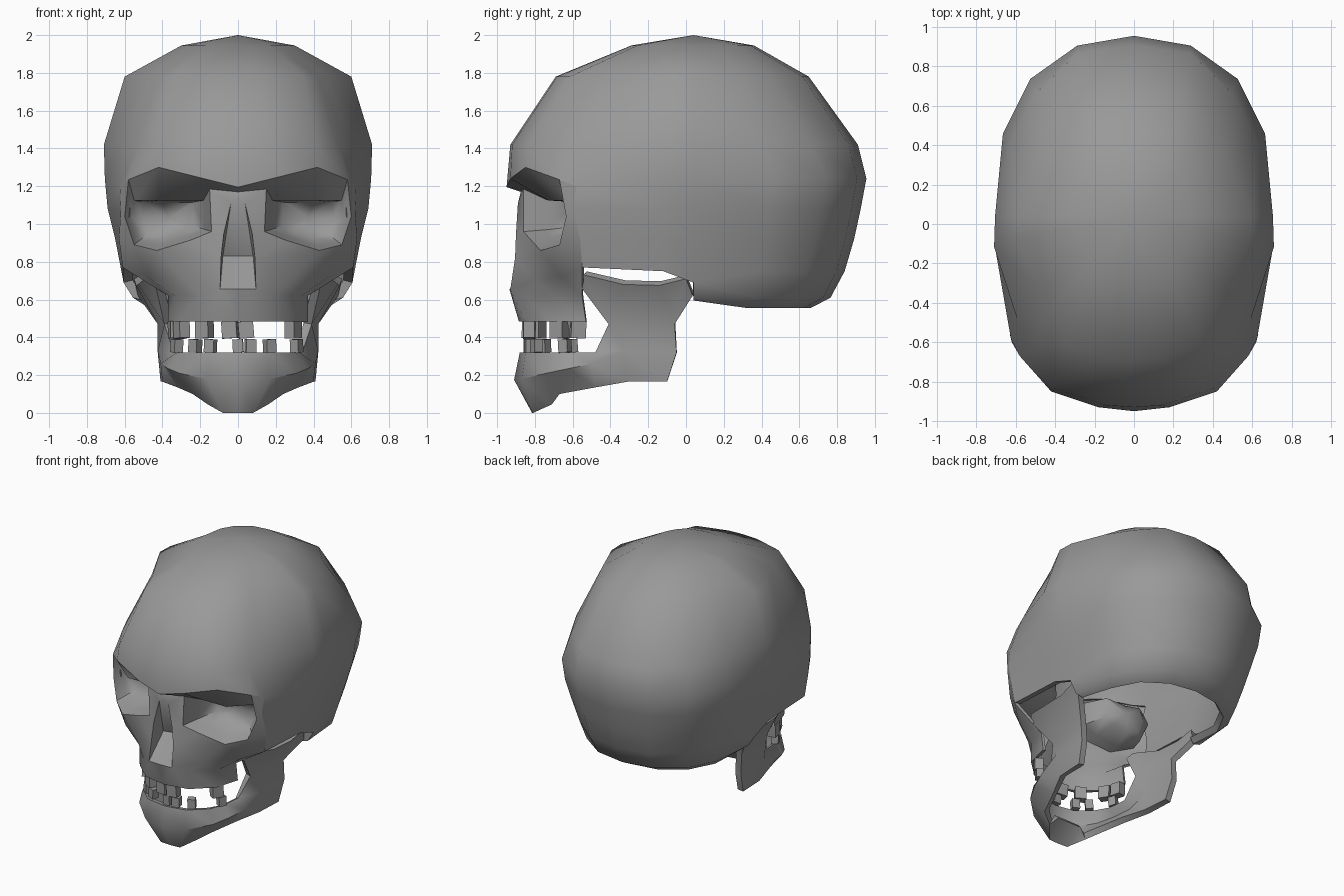
import bpy, bmesh, math, random
from mathutils import Vector, Matrix

random.seed(4)
if "Cube" in bpy.data.objects:
    bpy.data.objects.remove(bpy.data.objects["Cube"], do_unlink=True)

bone = bpy.data.materials.new("bone_grey")
bone.use_nodes = True
grey = (0.32, 0.32, 0.32, 1.0)
bone.diffuse_color = grey
bone.node_tree.nodes["Principled BSDF"].inputs["Base Color"].default_value = grey


def link(name, bm):
    mesh = bpy.data.meshes.new(name)
    bm.to_mesh(mesh)
    bm.free()
    mesh.materials.append(bone)
    ob = bpy.data.objects.new(name, mesh)
    bpy.context.collection.objects.link(ob)
    return ob


def mirrored_shell(name, polygons, inside, thickness, angle):
    """Weld half-side polygons, face them away from inside, mirror and thicken."""
    bm = bmesh.new()
    for poly in polygons:
        bm.faces.new([bm.verts.new(p) for p in poly])
    bmesh.ops.remove_doubles(bm, verts=bm.verts, dist=0.0005)
    bmesh.ops.recalc_face_normals(bm, faces=bm.faces)
    bm.normal_update()
    outward = sum(f.normal.dot(f.calc_center_median() - Vector(inside)) * f.calc_area()
                  for f in bm.faces)
    if outward < 0:
        bmesh.ops.reverse_faces(bm, faces=bm.faces)
    ob = link(name, bm)
    ob.modifiers.new("mirror", 'MIRROR')
    solid = ob.modifiers.new("thickness", 'SOLIDIFY')
    solid.thickness = thickness
    solid.offset = -1
    bpy.ops.object.select_all(action='DESELECT')
    ob.select_set(True)
    bpy.context.view_layer.objects.active = ob
    bpy.ops.object.convert(target='MESH')
    bpy.ops.object.shade_smooth_by_angle(angle=math.radians(angle))
    return ob


# Edges shared by the braincase and the face
brow = [(0, -0.95, 1.195), (0.18, -0.93, 1.24), (0.42, -0.85, 1.30), (0.58, -0.67, 1.235)]
cheek = [(0.625, -0.58, 1.2), (0.62, -0.6, 1.08), (0.63, -0.56, 0.92), (0.61, -0.55, 0.77)]

# Braincase: scaled copies of one half plan, stacked from crown to base
plan = [(0, -0.95), (0.14, -0.94), (0.41, -0.85), (0.56, -0.69), (0.63, -0.53), (0.71, -0.12),
        (0.705, 0.04), (0.67, 0.46), (0.53, 0.74), (0.29, 0.91), (0, 0.96)]
# height, half width, front, back, fullness at the temples and rear corners
levels = [(1.945, 0.30, -0.29, 0.36, 0.97), (1.78, 0.60, -0.69, 0.65, 0.88),
          (1.42, 0.71, -0.93, 0.91, 0.94), (1.24, 0.705, -0.95, 0.955, 1),
          (1.08, 0.69, -0.95, 0.925, 1), (0.92, 0.65, -0.95, 0.89, 0.99),
          (0.75, 0.61, -0.95, 0.84, 0.98), (0.61, 0.56, -0.95, 0.765, 1),
          (0.555, 0.50, -0.95, 0.66, 1)]
MID = 0.04
BROW, EAR, LAST = 3, 6, len(levels) - 1


def level_ring(index):
    z, half, front, back, corner = levels[index]
    ring = []
    for i, (x, y) in enumerate(plan):
        depth = (MID - front) / 0.99 if y < MID else (back - MID) / 0.92
        full = corner if i in (3, 4, 7, 8) else 1
        ring.append((x * half / 0.71 * full, MID + (y - MID) * depth * full, z))
    if index == BROW:
        ring[:4] = brow
    if BROW <= index <= EAR:
        ring[4] = cheek[index - BROW]
    if index in (EAR, LAST):
        x, y, z = ring[6]
        ring[6] = (x, y, z - 0.06 if index == EAR else z + 0.04)
    return ring


rings = [level_ring(i) for i in range(len(levels))]
crown = (0, MID, 2.0)
polys = [(crown, a, b) for a, b in zip(rings[0], rings[0][1:])]
for i in range(LAST):
    first = 0 if i < BROW else 4 if i < EAR else 6
    for c in range(first, len(plan) - 1):
        polys.append((rings[i][c], rings[i][c + 1], rings[i + 1][c + 1], rings[i + 1][c]))
mirrored_shell("braincase", polys, (0, 0, 1.2), 0.05, 60)

# Face: named landmarks on one half
b0, b1, b2, b3 = brow
e0, e1, e2, e3 = cheek
bridge, nose_top = (0, -0.875, 1.17), (0, -0.885, 1.13)
r1, r2, r3 = (0.15, -0.86, 1.185), (0.14, -0.86, 0.96), (0.25, -0.82, 0.915)
r4, r5, r6 = (0.43, -0.77, 0.86), (0.55, -0.67, 0.89), (0.60, -0.635, 1.04)
n1, n2 = (0.037, -0.89, 1.11), (0.075, -0.9, 0.95)
n3, n4 = (0.09, -0.905, 0.82), (0.095, -0.93, 0.655)
spine = (0, -0.935, 0.655)
w0, w1 = (0, -0.76, 0.83), (0.08, -0.78, 0.83)
m1, k1 = (0.28, -0.80, 0.70), (0.48, -0.66, 0.72)
s1, s2, s3 = (0.2, -0.85, 0.62), (0.335, -0.70, 0.62), (0.37, -0.55, 0.62)
t0, t1, t2, t3 = (0, -0.885, 0.485), (0.18, -0.85, 0.485), (0.32, -0.72, 0.485), (0.37, -0.53, 0.48)

polys = [
    # brow underside and nasal bone
    (b0, b1, r1, bridge), (bridge, r1, n1), (bridge, n1, nose_top),
    (n1, r1, r2, n2), (n2, r2, r3, n3),
    # cheekbone
    (n3, r3, r4, m1), (n3, m1, n4), (r4, r5, k1, m1), (r5, e2, e3, k1),
    (b3, e0, e1, r6), (r6, e1, e2, r5),
    # upper jaw
    (spine, n4, t0), (n4, s1, t1, t0), (n4, m1, s1), (m1, k1, s2, s1),
    (k1, e3, s3, s2), (s1, s2, t2, t1), (s2, s3, t3, t2),
    # nasal cavity
    (nose_top, n1, w0), (n1, w1, w0), (n1, n2, w1), (n2, n3, w1),
    (n3, n4, w1), (w0, w1, n4, spine),
]

# Eye socket: rim loop swept back into a closed cup
rim = [r1, b1, b2, b3, r6, r5, r4, r3, r2]
heart = Vector((0.37, -0.53, 1.03))


def cup_ring(shrink, roof, setback):
    ring = []
    for p in rim:
        q = Vector(p).lerp(heart, shrink)
        y = max(p[1] + 0.08, -0.73)
        ring.append((q.x, y + (heart.y - y) * setback, min(q.z, roof)))
    return ring


loops = [rim, cup_ring(0.15, 1.125, 0), cup_ring(0.4, 1.115, 0.75)]
for outer, inner in zip(loops, loops[1:]):
    for i in range(len(rim)):
        j = (i + 1) % len(rim)
        polys.append((outer[i], outer[j], inner[j], inner[i]))
polys += [(loops[-1][i], loops[-1][(i + 1) % len(rim)], tuple(heart)) for i in range(len(rim))]
mirrored_shell("face", polys, (0, 0, 0.8), 0.02, 52)

# Lower jaw: tooth line, middle and lower border at stations from chin to jaw angle
tooth_line = [(0, -0.88, 0.32), (0.16, -0.85, 0.32), (0.28, -0.74, 0.32), (0.325, -0.62, 0.32),
              (0.34, -0.48, 0.32), (0.39, -0.41, 0.47), (0.425, -0.06, 0.47)]
middle = [(0, -0.91, 0.175), (0.17, -0.87, 0.18), (0.31, -0.74, 0.21), (0.37, -0.62, 0.235),
          (0.41, -0.5, 0.26), (0.425, -0.33, 0.33), (0.425, -0.05, 0.32)]
border = [(0, -0.815, 0), (0.08, -0.81, 0), (0.16, -0.71, 0.045), (0.24, -0.67, 0.1),
          (0.32, -0.48, 0.135), (0.4, -0.31, 0.165), (0.41, -0.1, 0.165)]
polys = []
for upper, lower in ((tooth_line, middle), (middle, border)):
    for i in range(len(upper) - 1):
        polys.append((upper[i], upper[i + 1], lower[i + 1], lower[i]))
# underside of the chin
lip, lip_side = (0, -0.69, 0.11), (0.1, -0.69, 0.11)
polys += [(border[0], border[1], lip_side, lip), (border[1], border[2], lip_side)]
# upright branch with its two horns
front_root, back_root = tooth_line[-2:]
c1, c2, c3 = (0.44, -0.575, 0.69), (0.47, -0.54, 0.73), (0.53, -0.33, 0.68)
c4, c5, c6 = (0.54, -0.14, 0.675), (0.55, 0, 0.71), (0.53, 0.035, 0.62)
polys += [(front_root, back_root, c4, c3), (front_root, c3, c2, c1), (back_root, c6, c5, c4)]
mirrored_shell("lower_jaw", polys, (0, -0.3, 0.25), 0.045, 45)


# Teeth: loose blocks set round the dental arch
def tooth_row(name, angles, height, size):
    bm = bmesh.new()
    for deg in angles:
        a = math.radians(deg)
        tilt = random.uniform(-0.1, 0.1)
        place = (Matrix.Translation((0.345 * math.sin(a), -0.49 - 0.345 * math.cos(a), height))
                 @ Matrix.Rotation(a + tilt, 4, 'Z') @ Matrix.Rotation(tilt, 4, 'Y')
                 @ Matrix.Diagonal((*size, 1)))
        bmesh.ops.create_cube(bm, size=1, matrix=place)
    link(name, bm)


tooth_row("upper_teeth", (-76, -60, -31, -7, 7, 58), 0.44, (0.08, 0.06, 0.09))
tooth_row("lower_teeth", (-70, -41, -25, 0, 11, 29, 64), 0.355, (0.055, 0.05, 0.07))
